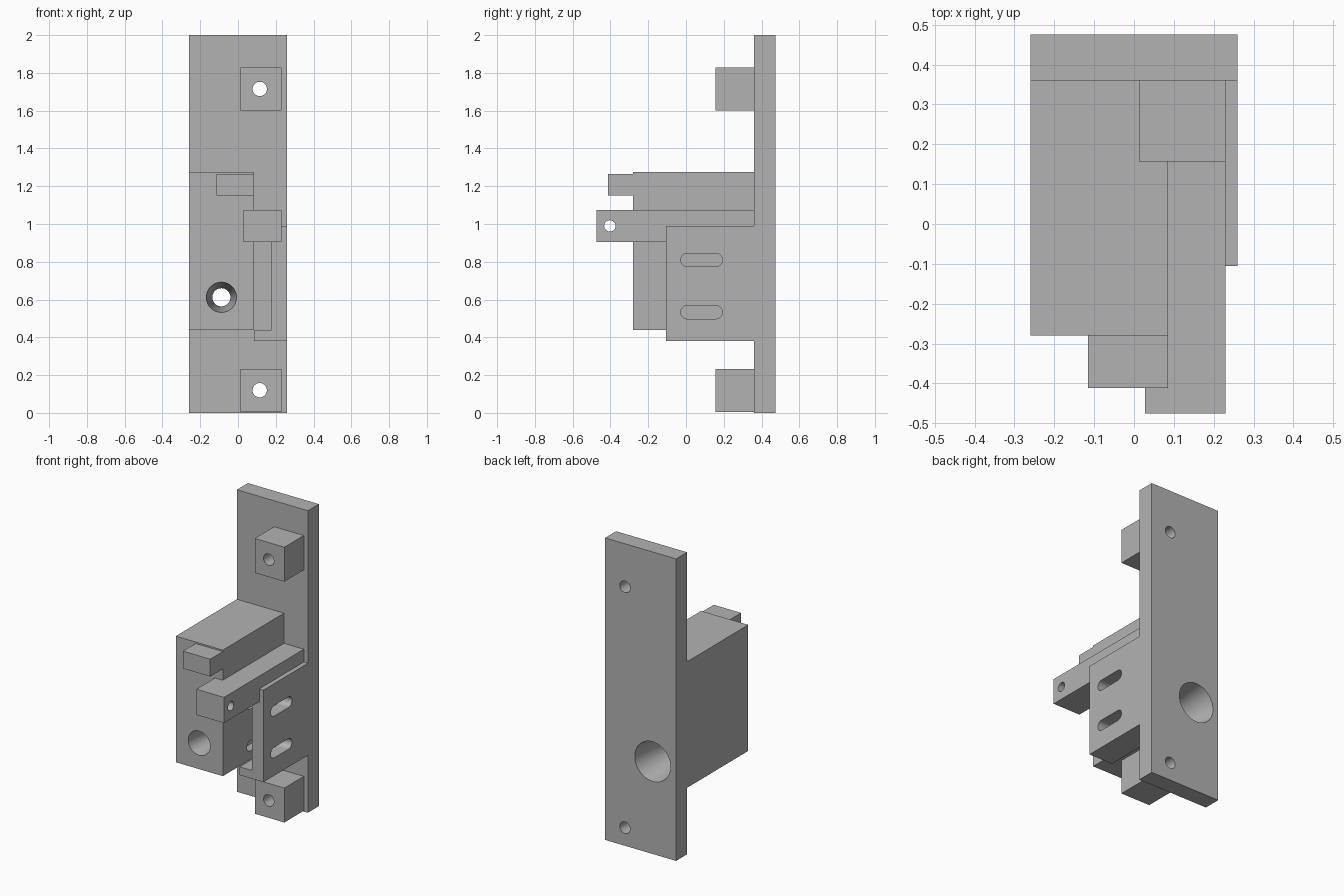
import bpy
import bmesh
from math import cos, pi, radians, sin

if "Cube" in bpy.data.objects:
    bpy.data.objects.remove(bpy.data.objects["Cube"], do_unlink=True)

grey = bpy.data.materials.new("plain grey")
grey.use_nodes = True
GREY = (0.45, 0.45, 0.45, 1)
grey.diffuse_color = GREY
grey.node_tree.nodes["Principled BSDF"].inputs["Base Color"].default_value = GREY


def finish(name, bm):
    bmesh.ops.recalc_face_normals(bm, faces=bm.faces)
    mesh = bpy.data.meshes.new(name)
    bm.to_mesh(mesh)
    bm.free()
    mesh.materials.append(grey)
    obj = bpy.data.objects.new(name, mesh)
    bpy.context.collection.objects.link(obj)
    return obj


def box(name, x, y, z):
    """Box from (min, max) ranges."""
    bm = bmesh.new()
    for v in bmesh.ops.create_cube(bm, size=1)["verts"]:
        for i, (lo, hi) in enumerate((x, y, z)):
            v.co[i] = (lo + hi) / 2 + v.co[i] * (hi - lo)
    return finish(name, bm)


def prism(name, outline, axis, lo, hi):
    """Extrude an outline: (y, z) pairs along x or (x, z) pairs along y."""
    bm = bmesh.new()
    along_x = axis == "x"
    rings = [[bm.verts.new((d, a, b) if along_x else (a, d, b)) for a, b in outline]
             for d in (lo, hi)]
    bridge(bm, rings)
    return finish(name, bm)


def bridge(bm, rings):
    """Join successive rings and cap both ends."""
    n = len(rings[0])
    for a, b in zip(rings, rings[1:]):
        for i in range(n):
            j = (i + 1) % n
            bm.faces.new((a[i], a[j], b[j], b[i]))
    bm.faces.new(rings[0])
    bm.faces.new(rings[-1])


def arc(cx, cz, r, start, end, n):
    """Evenly spaced points of an arc."""
    angles = [start + (end - start) * i / (n - 1) for i in range(n)]
    return [(cx + r * cos(a), cz + r * sin(a)) for a in angles]


def circle(cx, cz, r, n=48):
    return arc(cx, cz, r, 0, 2 * pi * (n - 1) / n, n)


def slot(y0, y1, cz, r):
    return arc(y1 - r, cz, r, -pi / 2, pi / 2, 17) + arc(y0 + r, cz, r, pi / 2, 3 * pi / 2, 17)


def hourglass(name, cx, cz, sections):
    """Round cutter along y through (y, radius) sections."""
    bm = bmesh.new()
    bridge(bm, [[bm.verts.new((x, y, z)) for x, z in circle(cx, cz, r, 64)]
                for y, r in sections])
    return finish(name, bm)


# Solid parts
back_plate = box("back_plate", (-0.26, 0.26), (0.36, 0.475), (0, 2))
upper_lug = box("upper_lug", (0.013, 0.23), (0.157, 0.36), (1.6, 1.828))
lower_lug = box("lower_lug", (0.013, 0.23), (0.157, 0.36), (0.005, 0.233))
main_block = box("main_block", (-0.26, 0.085), (-0.28, 0.36), (0.44, 1.275))
front_nub = box("front_nub", (-0.115, 0.085), (-0.412, -0.28), (1.15, 1.265))
cross_bar = box("cross_bar", (0.028, 0.23), (-0.475, 0.36), (0.905, 1.075))

# L-shaped side bracket, with its foot reaching towards the block
side_bracket = prism("side_bracket",
                     [(0.085, 0.38), (0.26, 0.38), (0.26, 0.99), (0.175, 0.99),
                      (0.175, 0.435), (0.085, 0.435)], "y", -0.105, 0.36)

# Cutters: screw holes, pin hole, slots and the double cone
upper_hole = prism("upper_hole_cutter", circle(0.115, 1.715, 0.038), "y", 0, 0.6)
lower_hole = prism("lower_hole_cutter", circle(0.115, 0.12, 0.038), "y", 0, 0.6)
pin_hole = prism("pin_hole_cutter", circle(-0.403, 0.99, 0.03), "x", -0.1, 0.4)
upper_slot = prism("upper_slot_cutter", slot(-0.028, 0.193, 0.81, 0.035), "x", 0.03, 0.4)
lower_slot = prism("lower_slot_cutter", slot(-0.028, 0.193, 0.533, 0.035), "x", 0.03, 0.4)
cone_hole = hourglass("cone_hole_cutter", -0.088, 0.612,
                      [(-0.29, 0.0815), (-0.07, 0.048), (0.485, 0.1325)])

cuts = {
    back_plate: [upper_hole, lower_hole, cone_hole],
    upper_lug: [upper_hole],
    lower_lug: [lower_hole],
    main_block: [cone_hole, upper_slot, lower_slot],
    cross_bar: [pin_hole],
    side_bracket: [upper_slot, lower_slot],
}
for part, cutters in cuts.items():
    bpy.ops.object.select_all(action="DESELECT")
    part.select_set(True)
    bpy.context.view_layer.objects.active = part
    for cutter in cutters:
        mod = part.modifiers.new("cut", "BOOLEAN")
        mod.operation = "DIFFERENCE"
        mod.solver = "EXACT"
        mod.object = cutter
        bpy.ops.object.modifier_apply(modifier=mod.name)
    bpy.ops.object.shade_smooth_by_angle(angle=radians(25))

for cutter in {c for group in cuts.values() for c in group}:
    bpy.data.objects.remove(cutter, do_unlink=True)
